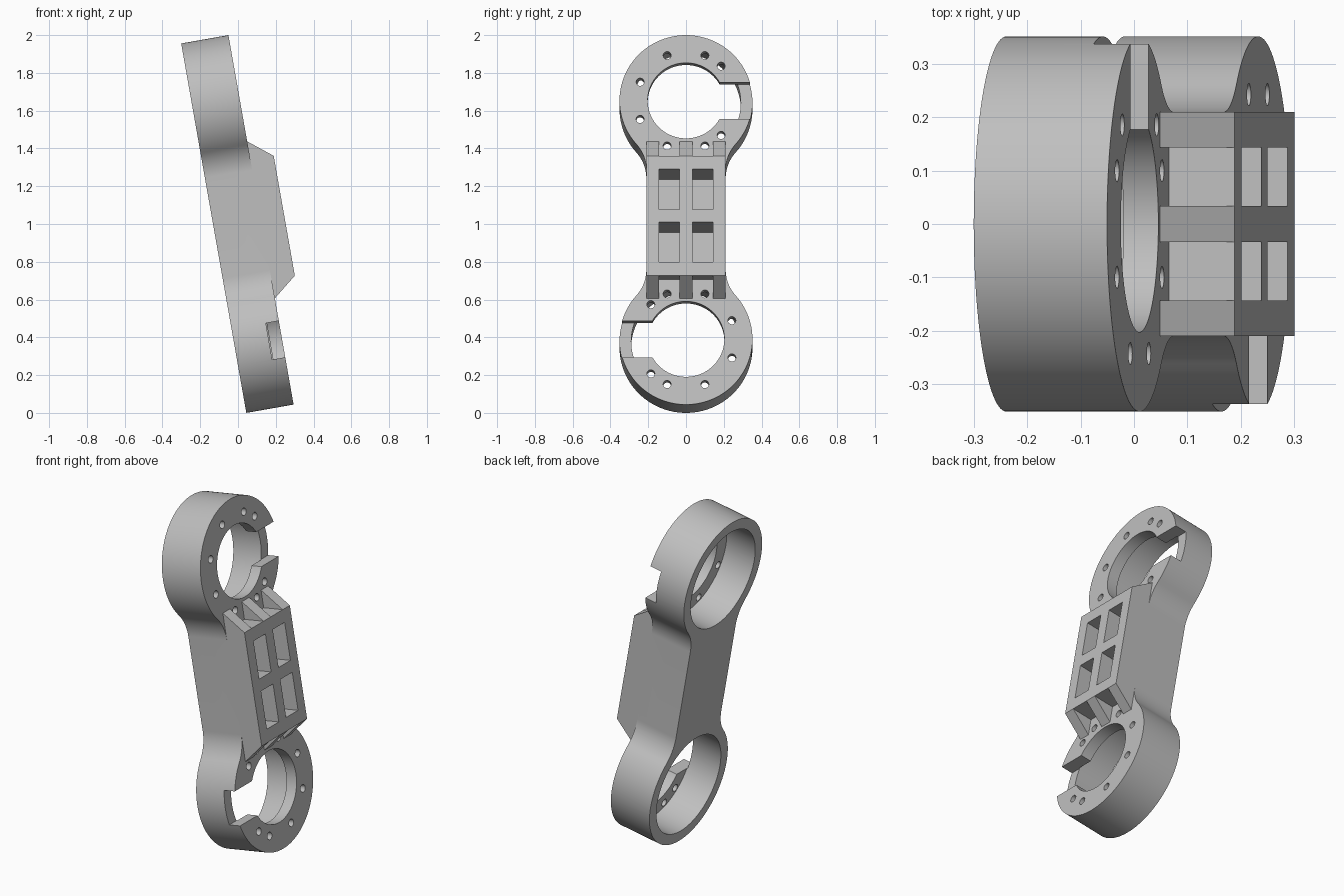
import bpy, bmesh, math
from mathutils import Matrix, Vector

if "Cube" in bpy.data.objects:
    bpy.data.objects.remove(bpy.data.objects["Cube"])

# Local frame: x = thickness (back 0, front T), y = width, z = length
T, R, H, FIL = 0.254, 0.352, 0.21, 0.21   # thickness, ring radius, waist half width, fillet radius
C = 0.641                                  # ring centre offset
BORE, HOLE, LIP = 0.29, 0.203, 0.066

grey = bpy.data.materials.new("light_grey")
grey.diffuse_color = (0.52, 0.52, 0.52, 1)
grey.use_nodes = True
grey.node_tree.nodes["Principled BSDF"].inputs["Base Color"].default_value = grey.diffuse_color


def prism(name, pts, vec):
    """Extrude a closed planar outline along vec."""
    bm = bmesh.new()
    face = bm.faces.new([bm.verts.new(p) for p in pts])
    new = bmesh.ops.extrude_face_region(bm, geom=[face])["geom"]
    bmesh.ops.translate(bm, vec=Vector(vec), verts=[g for g in new if isinstance(g, bmesh.types.BMVert)])
    bmesh.ops.recalc_face_normals(bm, faces=bm.faces)
    me = bpy.data.meshes.new(name)
    bm.to_mesh(me)
    bm.free()
    ob = bpy.data.objects.new(name, me)
    bpy.context.collection.objects.link(ob)
    return ob


def box(x0, x1, y0, y1, z0, z1):
    return prism("cutter", [(x0, y0, z0), (x0, y1, z0), (x0, y1, z1), (x0, y0, z1)], (x1 - x0, 0, 0))


def cyl(x0, x1, y, z, r, n):
    pts = [(x0, y + r * math.cos(2 * math.pi * i / n), z + r * math.sin(2 * math.pi * i / n)) for i in range(n)]
    return prism("cutter", pts, (x1 - x0, 0, 0))


def combine(target, other, op="DIFFERENCE"):
    mod = target.modifiers.new("combine", "BOOLEAN")
    mod.operation, mod.solver, mod.object = op, "EXACT", other
    bpy.context.view_layer.objects.active = target
    bpy.ops.object.modifier_apply(modifier=mod.name)
    bpy.data.objects.remove(other)


# Body: two round ends joined by a filleted waist
dz = math.sqrt((R + FIL) ** 2 - (H + FIL) ** 2)
a = math.atan2(-dz, H + FIL)               # ring angle where the fillet touches
quarter = [(R * math.cos(t), C + R * math.sin(t))
           for t in [math.pi / 2 + (a - math.pi / 2) * i / 48 for i in range(49)]]
quarter += [(H + FIL + FIL * math.cos(t), C - dz + FIL * math.sin(t))
            for t in [math.pi + a + (-a) * i / 16 for i in range(1, 17)]]
half = quarter + [(y, -z) for y, z in reversed(quarter)]
outline = half + [(-y, z) for y, z in reversed(half[1:-1])]
body = prism("link_body", [(0, y, z) for y, z in outline], (T, 0, 0))

# Raised block with sloped ends, split into three ribs at each end
side = [(0.15, -0.422), (T, -0.422), (0.379, -0.322), (0.379, 0.322), (T, 0.422), (0.15, 0.422)]
block = prism("ribbed_block", [(x, -H, z) for x, z in side], (0, 2 * H, 0))
for sy in (-1, 1):
    y0, y1 = sorted((sy * 0.034, sy * 0.144))
    for sz in (-1, 1):
        z0, z1 = sorted((sz * 0.322, sz * 0.6))
        combine(block, box(0.1, 0.5, y0, y1, z0, z1))
combine(body, block, "UNION")

# Deep rectangular pockets
for sy in (-1, 1):
    y0, y1 = sorted((sy * 0.034, sy * 0.144))
    for sz in (-1, 1):
        z0, z1 = sorted((sz * 0.034, sz * 0.25))
        combine(body, box(0.062, 0.5, y0, y1, z0, z1))

# Ring ends: wide bore, lipped opening, side notch and screw holes
screws = [(sy * 0.1, sz * 0.243) for sy in (-1, 1) for sz in (-1, 1)]
screws += [(-0.243, 0.1), (-0.243, -0.1), (0.186, 0.186), (0.186, -0.186)]
for s in (1, -1):
    combine(body, cyl(-0.1, T - LIP, 0, s * C, BORE, 96))
    combine(body, cyl(0.1, 0.5, 0, s * C, HOLE, 96))
    y0, y1 = sorted((s * 0.1, s * 0.5))
    combine(body, box(T - 0.07, 0.5, y0, y1, s * C - 0.098, s * C + 0.098))
    for y, z in screws:
        combine(body, cyl(T - 0.1, T + 0.02, s * y, s * (C + z), 0.021, 20))

# Tilt the finished part and centre it on the ground
body.data.transform(Matrix.Rotation(math.radians(-10), 4, "Y"))
lo = [min(v.co[i] for v in body.data.vertices) for i in range(3)]
hi = [max(v.co[i] for v in body.data.vertices) for i in range(3)]
body.data.transform(Matrix.Translation((-(lo[0] + hi[0]) / 2, -(lo[1] + hi[1]) / 2, -lo[2])))
body.data.materials.clear()
body.data.materials.append(grey)
for p in body.data.polygons:
    p.material_index = 0
bpy.ops.object.select_all(action="DESELECT")
body.select_set(True)
bpy.context.view_layer.objects.active = body
bpy.ops.object.shade_smooth_by_angle(angle=math.radians(30))
